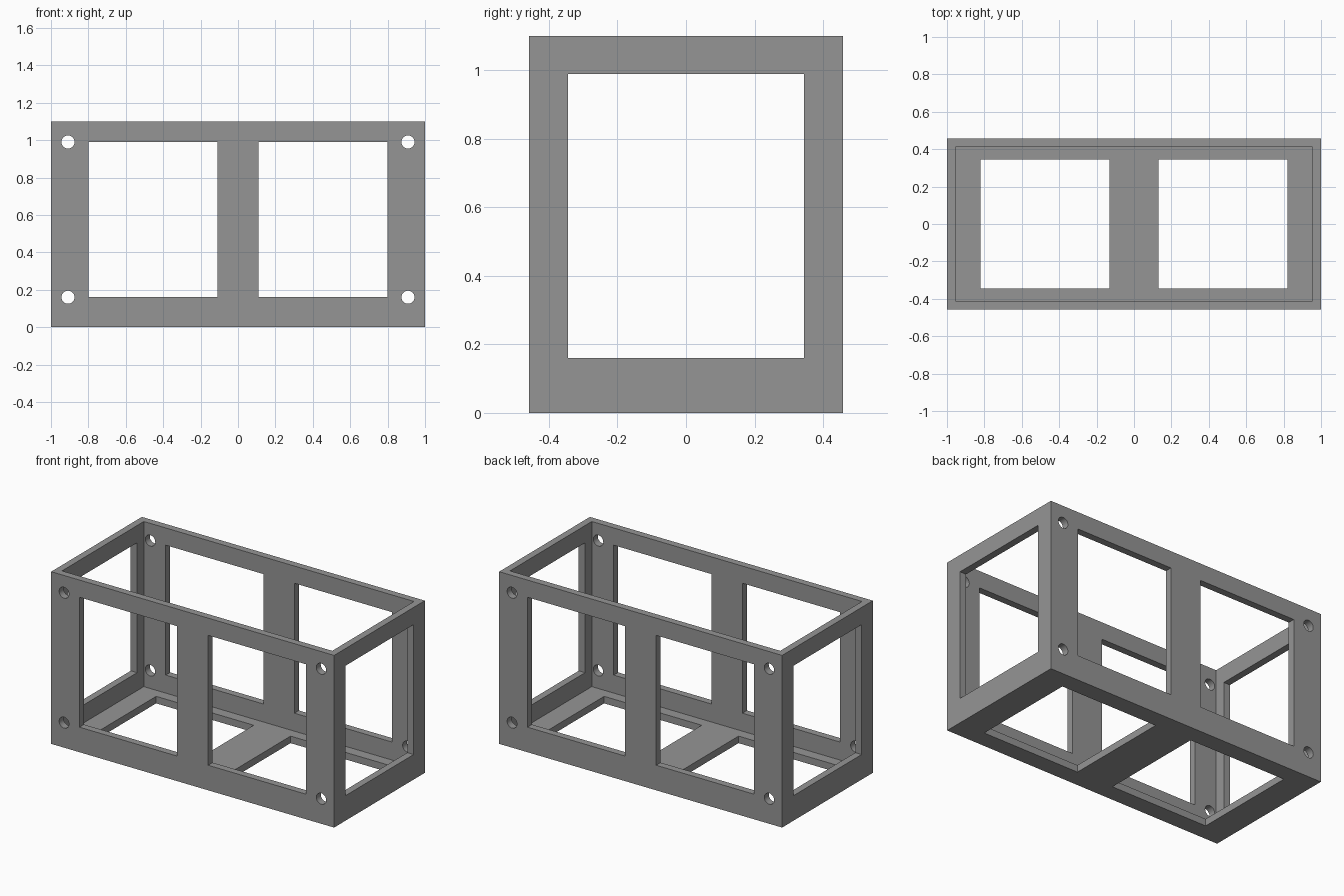
import bpy, math

if "Cube" in bpy.data.objects:
    bpy.data.objects.remove(bpy.data.objects["Cube"])

W, D, H, T = 2.0, 0.916, 1.10, 0.045   # outer size and wall thickness
Z0, Z1 = 0.16, 0.99                    # window sill and head

grey = bpy.data.materials.new("mid grey")
grey.diffuse_color = (0.3, 0.3, 0.3, 1)
grey.use_nodes = True
grey.node_tree.nodes["Principled BSDF"].inputs["Base Color"].default_value = grey.diffuse_color


def box(name, x0, x1, y0, y1, z0, z1):
    bpy.ops.mesh.primitive_cube_add(
        size=1, location=((x0 + x1) / 2, (y0 + y1) / 2, (z0 + z1) / 2))
    ob = bpy.context.object
    ob.name = name
    ob.scale = (x1 - x0, y1 - y0, z1 - z0)
    bpy.ops.object.transform_apply(location=True, rotation=False, scale=True)
    ob.data.materials.append(grey)
    return ob


def cut(target, cutter):
    mod = target.modifiers.new(cutter.name, 'BOOLEAN')
    mod.operation = 'DIFFERENCE'
    mod.solver = 'EXACT'
    mod.object = cutter
    bpy.context.view_layer.objects.active = target
    bpy.ops.object.modifier_apply(modifier=mod.name)
    bpy.data.objects.remove(cutter, do_unlink=True)


# Open-topped box
frame = box("open_box_frame", -W / 2, W / 2, -D / 2, D / 2, 0, H)
cut(frame, box("cavity", -W / 2 + T, W / 2 - T, -D / 2 + T, D / 2 - T, T, H + 0.2))

# End windows, through both ends
cut(frame, box("end_window", -1.2, 1.2, -0.345, 0.345, Z0, Z1))

for s in (-1, 1):
    # Front and back windows
    a, b = sorted((s * 0.11, s * 0.80))
    cut(frame, box("long_window", a, b, -0.7, 0.7, Z0, Z1))
    # Floor openings
    a, b = sorted((s * 0.13, s * 0.82))
    cut(frame, box("floor_opening", a, b, -0.345, 0.345, -0.1, 0.1))
    # Round corner holes, through front and back
    for z in (Z0, Z1):
        bpy.ops.mesh.primitive_cylinder_add(
            vertices=32, radius=0.035, depth=1.4,
            location=(s * 0.909, 0, z), rotation=(math.pi / 2, 0, 0))
        hole = bpy.context.object
        hole.name = "corner_hole"
        hole.data.materials.append(grey)
        cut(frame, hole)

# Flat walls with smooth hole rims
bpy.ops.object.select_all(action='DESELECT')
frame.select_set(True)
bpy.context.view_layer.objects.active = frame
bpy.ops.object.shade_smooth_by_angle(angle=math.radians(30))
